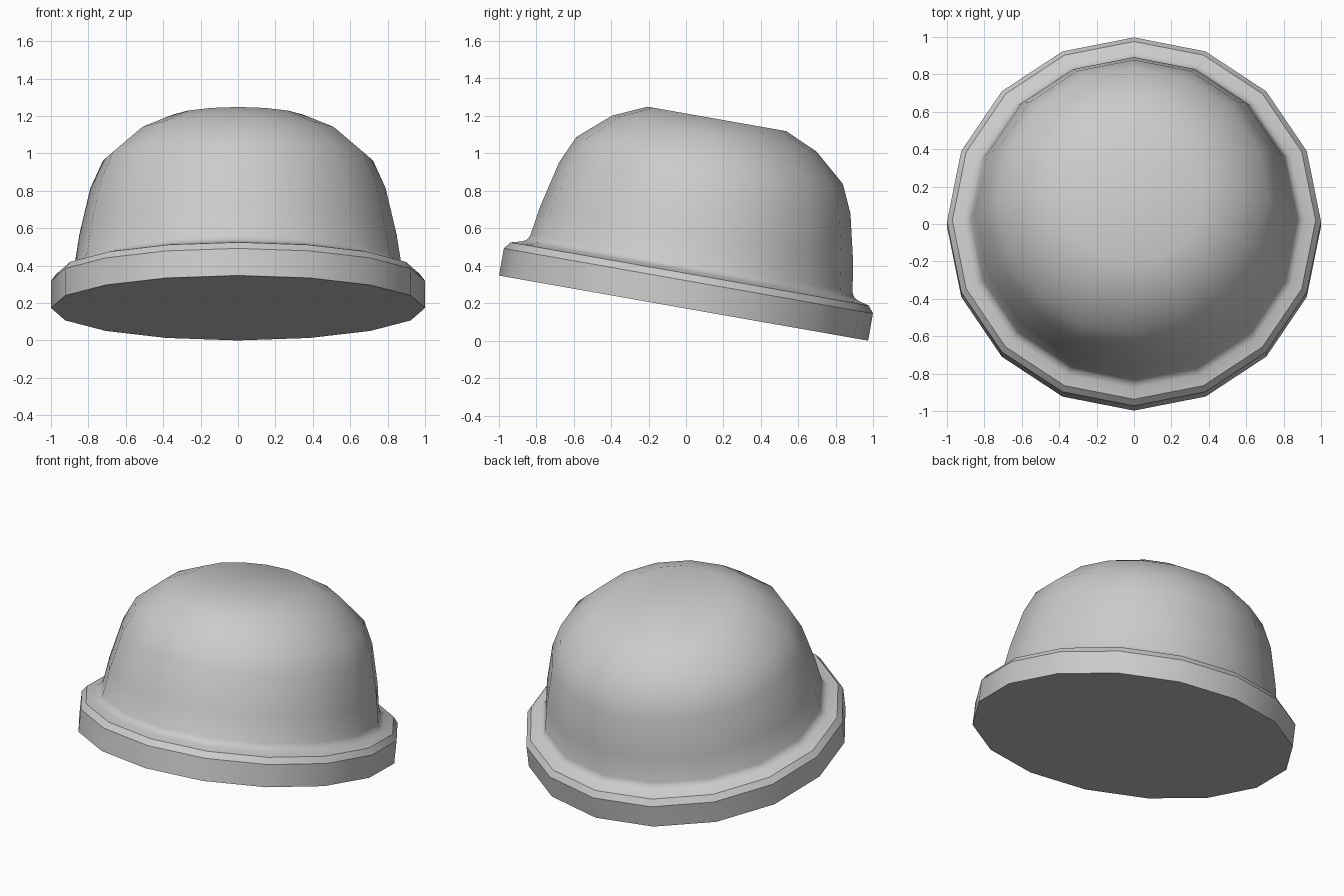
import bpy, bmesh, math
from mathutils import Matrix, Vector

if "Cube" in bpy.data.objects:
    bpy.data.objects.remove(bpy.data.objects["Cube"])

SIDES = 16
TILT = math.radians(10)

# Half profile (radius, height): flanged rim, small fillet, dome, flat crown
profile = [(1.0, 0.0), (1.0, 0.147), (0.971, 0.185), (0.91, 0.201),
           (0.886, 0.215), (0.873, 0.240), (0.848, 0.400), (0.789, 0.652),
           (0.722, 0.800), (0.553, 0.946), (0.375, 1.025)]

bm = bmesh.new()
rings = []
for r, h in profile:
    rings.append([bm.verts.new((r * math.cos(2 * math.pi * i / SIDES),
                                r * math.sin(2 * math.pi * i / SIDES), h))
                  for i in range(SIDES)])

# Side walls
for low, high in zip(rings, rings[1:]):
    for i in range(SIDES):
        j = (i + 1) % SIDES
        bm.faces.new((low[i], low[j], high[j], high[i]))

# Base and crown caps
bm.faces.new(rings[0][::-1])
bm.faces.new(rings[-1])

# Tilt towards the back and rest the low edge on the ground
bm.transform(Matrix.Rotation(-TILT, 4, 'X'))
ys = [v.co.y for v in bm.verts]
low = min(v.co.z for v in bm.verts)
bmesh.ops.translate(bm, verts=bm.verts,
                    vec=Vector((0, -(max(ys) + min(ys)) / 2 , -low)))
bmesh.ops.recalc_face_normals(bm, faces=bm.faces)

mesh = bpy.data.meshes.new("tilted_dome")
bm.to_mesh(mesh)
bm.free()
dome = bpy.data.objects.new("tilted_dome", mesh)
bpy.context.collection.objects.link(dome)

# Smooth dome with sharp rim edges
bpy.context.view_layer.objects.active = dome
dome.select_set(True)
bpy.ops.object.shade_smooth_by_angle(angle=math.radians(35))
